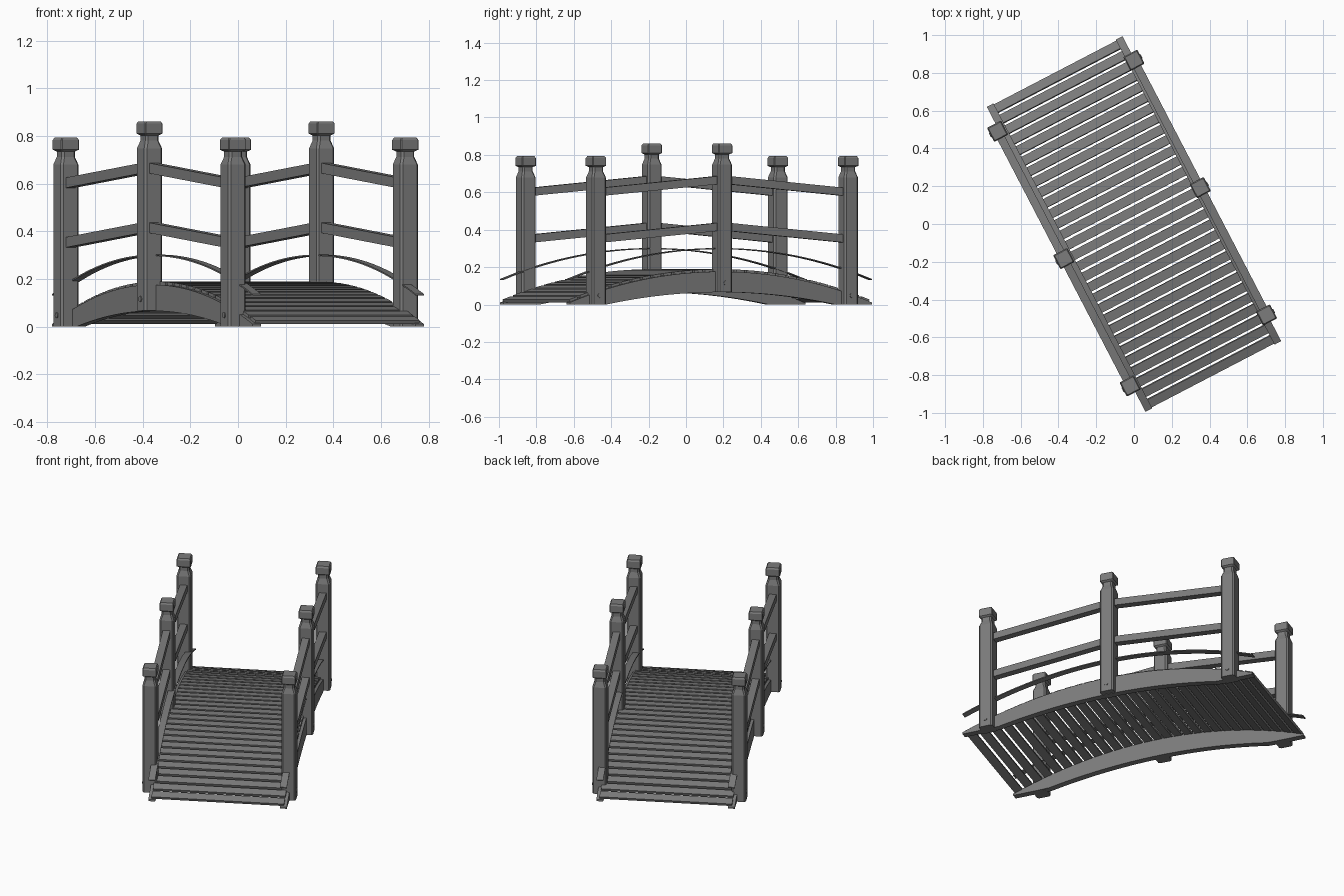
import bpy, bmesh, math
from mathutils import Matrix, Vector

cube = bpy.data.objects.get("Cube")
if cube:
    bpy.data.objects.remove(cube, do_unlink=True)

wood = bpy.data.materials.new("dark_grey_wood")
wood.use_nodes = True
GREY = (0.2, 0.2, 0.2, 1)
wood.diffuse_color = GREY
wood.node_tree.nodes["Principled BSDF"].inputs["Base Color"].default_value = GREY

# The bridge runs along local y and is turned about z as a whole
TURN = Matrix.Rotation(math.radians(27.5), 4, "Z")
HALF_LEN, HALF_WIDTH, BOARD = 0.91, 0.405, 0.04
RISE = 0.165
POST_SHIFT = Vector((-0.007, 0.009, 0))


def arch(y, half, rise):
    """Height of a circular arch above its chord."""
    r = (half * half + rise * rise) / (2 * rise)
    return math.sqrt(max(r * r - y * y, 0)) - r + rise


def finish(name, bm):
    bmesh.ops.recalc_face_normals(bm, faces=bm.faces)
    bm.transform(TURN)
    mesh = bpy.data.meshes.new(name)
    bm.to_mesh(mesh)
    bm.free()
    mesh.materials.append(wood)
    obj = bpy.data.objects.new(name, mesh)
    bpy.context.collection.objects.link(obj)
    return obj


def loft(bm, rings):
    """Join equal rings of points into a closed solid."""
    rows = [[bm.verts.new(p) for p in ring] for ring in rings]
    n = len(rows[0])
    for a, b in zip(rows, rows[1:]):
        for i in range(n):
            j = (i + 1) % n
            bm.faces.new((a[i], a[j], b[j], b[i]))
    bm.faces.new(rows[0])
    bm.faces.new(rows[-1])


def box(bm, centre, size, tilt=0):
    m = Matrix.Translation(centre) @ Matrix.Rotation(tilt, 4, "X") @ Matrix.Diagonal((*size, 1))
    bmesh.ops.create_cube(bm, size=1, matrix=m)


def curved_board(name, side, bottom, top, steps=32):
    """Board following the arch, between two height functions."""
    bm = bmesh.new()
    outer, inner = side * HALF_WIDTH, side * (HALF_WIDTH - BOARD)
    rings = []
    for i in range(steps + 1):
        y = HALF_LEN * (2 * i / steps - 1)
        lo, hi = bottom(y), top(y)
        rings.append([(inner, y, lo), (outer, y, lo), (outer, y, hi), (inner, y, hi)])
    loft(bm, rings)
    return finish(name, bm)


def post(name, centre):
    """Chamfered post with a narrow neck and a bevelled cap."""
    bm = bmesh.new()
    profile = [(0, 0.042), (0.68, 0.042), (0.712, 0.031), (0.734, 0.031),
               (0.742, 0.042), (0.783, 0.042), (0.793, 0.036)]
    rings = []
    for z, h in profile:
        c = h - (0.009 if z < 0.735 else 0.004)
        corners = [(h, -c), (h, c), (c, h), (-c, h), (-h, c), (-h, -c), (-c, -h), (c, -h)]
        rings.append([centre + Vector((x, y, z)) for x, y in corners])
    loft(bm, rings)
    return finish(name, bm)


# Deck planks, each tilted to follow the arch
COUNT = 29
PITCH = 2 * HALF_LEN / COUNT
radius = (HALF_LEN ** 2 + RISE ** 2) / (2 * RISE)
bm = bmesh.new()
for i in range(COUNT):
    y = (i + 0.5) * PITCH - HALF_LEN
    z = 0.016 + arch(y, HALF_LEN, RISE)
    box(bm, (0, y, z), (0.776, 0.049, 0.016), -math.asin(y / radius))
finish("deck_planks", bm)

for side, label in ((1, "left"), (-1, "right")):
    # Arched side beams and the thin strips floating above them
    curved_board(label + "_beam", side,
                 lambda y: arch(y, 0.69, 0.066) if abs(y) < 0.69 else 0,
                 lambda y: 0.011 + arch(y, HALF_LEN, RISE))
    curved_board(label + "_strip", side,
                 lambda y: 0.131 + arch(y, HALF_LEN, RISE),
                 lambda y: 0.137 + arch(y, HALF_LEN, RISE))

    # Posts, the middle one raised by the arch
    feet = []
    for place, y, z in (("front", -0.76, 0), ("middle", 0, 0.068), ("back", 0.76, 0)):
        foot = POST_SHIFT + Vector((side * 0.407, y, z))
        feet.append(foot)
        post(f"{label}_{place}_post", foot)
        bm = bmesh.new()
        spot = foot + Vector((side * 0.042, 0, 0.048))
        bmesh.ops.create_cone(bm, cap_ends=True, segments=12, radius1=0.012, radius2=0.012,
                              depth=0.008, matrix=Matrix.Translation(spot)
                              @ Matrix.Rotation(math.pi / 2, 4, "Y"))
        finish(f"{label}_{place}_bolt", bm)

    # Two straight handrails in each bay
    for level, height in (("lower", 0.35), ("upper", 0.6)):
        bm = bmesh.new()
        for a, b in zip(feet, feet[1:]):
            span = b - a
            middle = (a + b) / 2 + Vector((0, 0, height))
            box(bm, middle, (0.043, span.length, 0.043), math.atan2(span.z, span.y))
        finish(f"{label}_{level}_rail", bm)
